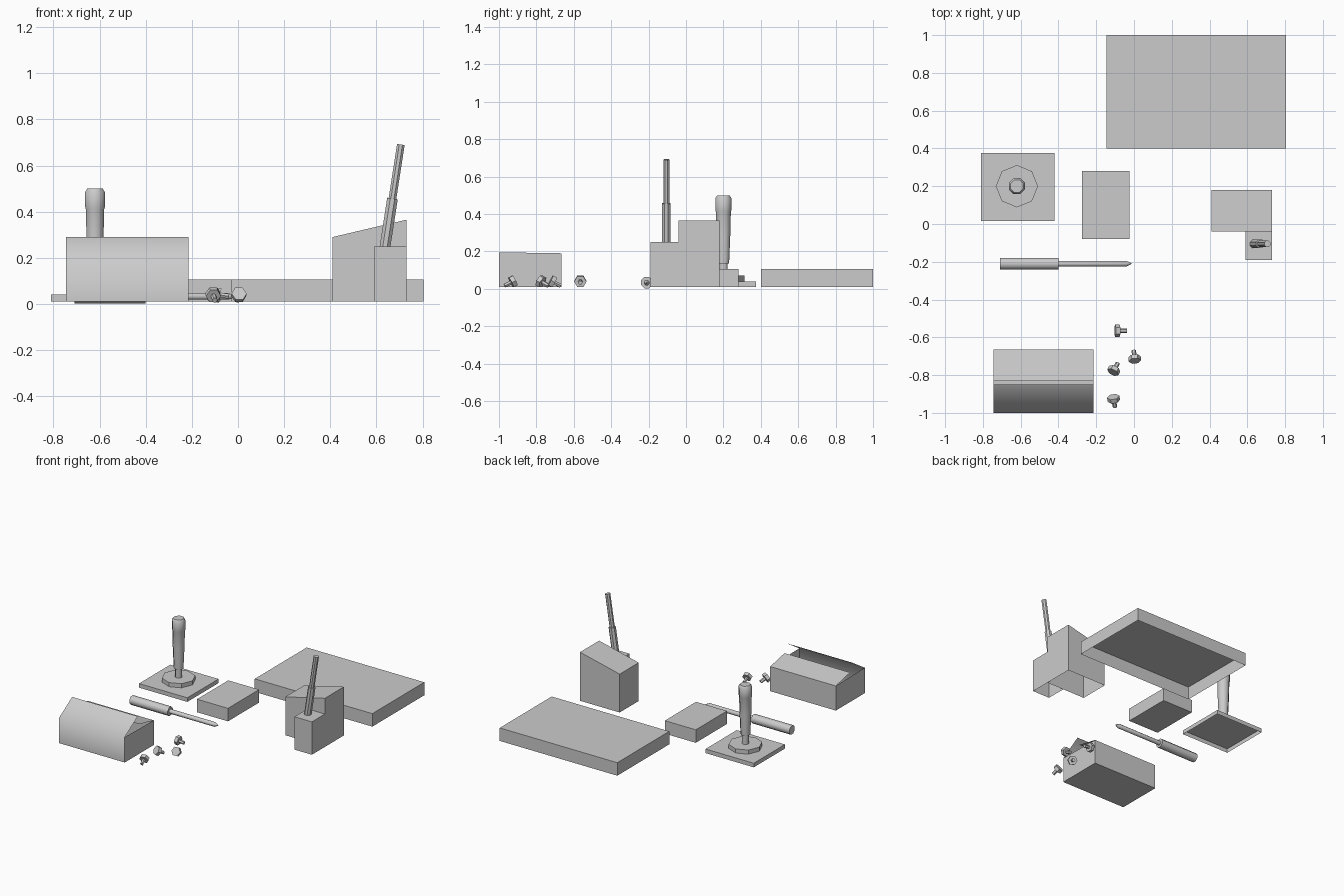
import bpy
import bmesh
import math
from mathutils import Vector

cube = bpy.data.objects.get("Cube")
if cube:
    bpy.data.objects.remove(cube)

grey = bpy.data.materials.new("plain grey")
grey.use_nodes = True
GREY = (0.6, 0.6, 0.6, 1)
grey.diffuse_color = GREY
grey.node_tree.nodes["Principled BSDF"].inputs["Base Color"].default_value = GREY


def finish(bm, name, angle=None):
    """Turn a bmesh into a named object, optionally smoothed by angle."""
    bmesh.ops.recalc_face_normals(bm, faces=bm.faces)
    mesh = bpy.data.meshes.new(name)
    bm.to_mesh(mesh)
    bm.free()
    mesh.materials.append(grey)
    obj = bpy.data.objects.new(name, mesh)
    bpy.context.collection.objects.link(obj)
    if angle:
        bpy.ops.object.select_all(action='DESELECT')
        obj.select_set(True)
        bpy.context.view_layer.objects.active = obj
        bpy.ops.object.shade_smooth_by_angle(angle=math.radians(angle))
    return obj


def box(name, x0, x1, y0, y1, z0, z1, closed=False, left_top=None):
    """Box with an open or closed underside; left_top slopes the lid."""
    bm = bmesh.new()
    corners = [(x0, y0), (x1, y0), (x1, y1), (x0, y1)]
    low = [bm.verts.new((x, y, z0)) for x, y in corners]
    high = [bm.verts.new((x, y, left_top if left_top and x == x0 else z1))
            for x, y in corners]
    for i in range(4):
        j = (i + 1) % 4
        bm.faces.new((low[i], low[j], high[j], high[i]))
    bm.faces.new(high)
    if closed:
        bm.faces.new(low[::-1])
    return finish(bm, name)


def turned(name, origin, axis, profile, sides, angle=30, spin=0):
    """Capped solid of (distance, radius) rings along an axis."""
    bm = bmesh.new()
    rings = []
    for d, r in profile:
        rings.append([bm.verts.new((r * math.cos(math.tau * (i + spin) / sides),
                                    r * math.sin(math.tau * (i + spin) / sides), d))
                      for i in range(sides)])
    for a, b in zip(rings, rings[1:]):
        for i in range(sides):
            j = (i + 1) % sides
            bm.faces.new((a[i], a[j], b[j], b[i]))
    bm.faces.new(rings[0][::-1])
    bm.faces.new(rings[-1])
    obj = finish(bm, name, angle)
    obj.rotation_mode = 'QUATERNION'
    obj.rotation_quaternion = Vector(axis).to_track_quat('Z', 'Y')
    obj.location = origin
    return obj


# Work slab and small block
box("work_slab", -0.145, 0.805, 0.4, 1.0, 0.01, 0.105)
box("small_block", -0.275, -0.025, -0.08, 0.28, 0.01, 0.105, closed=True)

# Stepped stand with a slanted top and a tool leaning in its low step
box("stand_tall", 0.41, 0.73, -0.04, 0.18, 0.01, 0.365, left_top=0.29)
box("stand_step", 0.59, 0.73, -0.19, -0.04, 0.01, 0.25)
turned("leaning_tool", (0.63, -0.105, 0.2), (0.155, 0, 1),
       [(0, 0.025), (0.26, 0.025), (0.26, 0.018), (0.497, 0.018)], 8, spin=0.5)

# Upright handle on a square base
box("handle_base", -0.81, -0.42, 0.015, 0.375, 0.01, 0.04)
turned("handle_flange", (-0.62, 0.2, 0.04), (0, 0, 1), [(0, 0.112), (0.03, 0.112)], 8)
turned("upright_handle", (-0.62, 0.2, 0.07), (0, 0, 1),
       [(0, 0.024), (0.065, 0.024), (0.065, 0.033), (0.22, 0.04), (0.34, 0.043),
        (0.35, 0.046), (0.415, 0.046), (0.43, 0.036)], 8, angle=50, spin=0.5)

# Screwdriver lying on its side
turned("screwdriver", (-0.71, -0.21, 0.033), (1, 0, 0),
       [(0, 0.033), (0.31, 0.033), (0.31, 0.016), (0.67, 0.016), (0.697, 0.002)],
       8, angle=50, spin=0.5)

# Open carton: one folded sheet with front and back flaps, plus two ends
bm = bmesh.new()
fold = [(-0.85, 0.29), (-1, 0.195), (-1, 0.01), (-0.665, 0.01), (-0.665, 0.19), (-0.83, 0.225)]
sides = [[bm.verts.new((x, y, z)) for y, z in fold] for x in (-0.745, -0.215)]
for i in range(len(fold) - 1):
    bm.faces.new((sides[0][i], sides[0][i + 1], sides[1][i + 1], sides[1][i]))
for side in sides:
    bm.faces.new(side[1:5])
finish(bm, "open_carton", angle=62)

# Four loose bolts, each tipped onto its shank
bolts = [((-0.1, -0.565, 0.042), (1, 0, -0.15)),
         ((0.005, -0.725, 0.045), (-0.1, 0.85, -0.45)),
         ((-0.112, -0.785, 0.045), (0.4, 0.75, -0.45)),
         ((-0.11, -0.915, 0.045), (0.15, -0.85, -0.45))]
for n, (place, direction) in enumerate(bolts, 1):
    turned(f"bolt_{n}", place, direction,
           [(0, 0.033), (0.024, 0.033), (0.024, 0.012), (0.062, 0.012)], 6)
